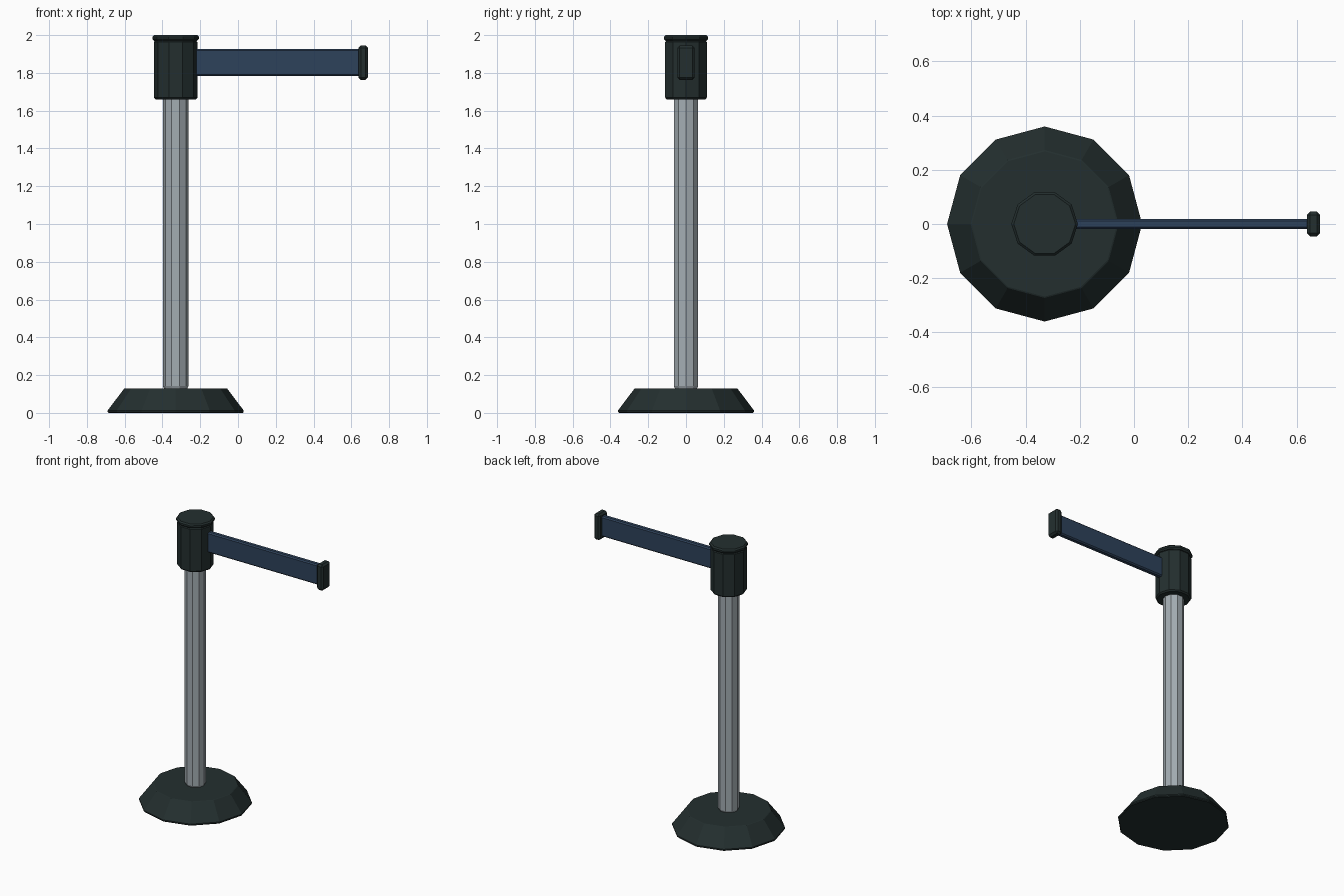
import bpy
import bmesh
import math

cube = bpy.data.objects.get("Cube")
if cube:
    bpy.data.objects.remove(cube, do_unlink=True)

AXIS_X = -0.33


def material(name, rgb):
    mat = bpy.data.materials.new(name)
    mat.use_nodes = True
    mat.diffuse_color = (*rgb, 1)
    mat.node_tree.nodes["Principled BSDF"].inputs["Base Color"].default_value = (*rgb, 1)
    return mat


black = material("dark green black", (0.017, 0.028, 0.028))
steel = material("brushed steel", (0.37, 0.42, 0.45))
navy = material("navy belt", (0.027, 0.054, 0.105))


def add_object(name, bm, mat):
    bmesh.ops.recalc_face_normals(bm, faces=bm.faces)
    mesh = bpy.data.meshes.new(name)
    bm.to_mesh(mesh)
    bm.free()
    mesh.materials.append(mat)
    obj = bpy.data.objects.new(name, mesh)
    bpy.context.collection.objects.link(obj)
    return obj


def lathe(name, profile, sides, mat):
    """Flat-sided solid of revolution from (radius, height) pairs."""
    bm = bmesh.new()
    rings = []
    for radius, z in profile:
        angles = [math.tau * i / sides for i in range(sides)]
        rings.append([bm.verts.new((radius * math.cos(a), radius * math.sin(a), z)) for a in angles])
    for low, high in zip(rings, rings[1:]):
        for i in range(sides):
            j = (i + 1) % sides
            bm.faces.new((low[i], low[j], high[j], high[i]))
    bm.faces.new(rings[0][::-1])
    bm.faces.new(rings[-1])
    add_object(name, bm, mat).location.x = AXIS_X


def chamfered_box(name, low, high, chamfer, mat):
    bm = bmesh.new()
    bmesh.ops.create_cube(bm, size=1)
    for v in bm.verts:
        v.co = [a + (b - a) * (c + 0.5) for a, b, c in zip(low, high, v.co)]
    bmesh.ops.bevel(bm, geom=bm.edges[:], offset=chamfer, segments=1,
                    affect='EDGES', profile=0.5)
    add_object(name, bm, mat)


# Weighted foot and post
lathe("base", [(0.355, 0), (0.36, 0.005), (0.36, 0.013), (0.273, 0.128), (0.268, 0.13)], 12, black)
lathe("post", [(0.06, 0.125), (0.068, 0.142), (0.068, 1.68)], 10, steel)

# Belt housing with its lid
lathe("housing", [(0.107, 1.66), (0.116, 1.669), (0.116, 1.963), (0.107, 1.972)], 10, black)
lathe("lid", [(0.114, 1.97), (0.123, 1.979), (0.123, 1.991), (0.114, 2.0)], 10, black)

# Pulled-out belt and end clip
chamfered_box("belt", (-0.24, -0.019, 1.784), (0.646, 0.019, 1.926), 0.008, navy)
chamfered_box("belt_clip", (0.638, -0.046, 1.763), (0.687, 0.046, 1.945), 0.012, black)
